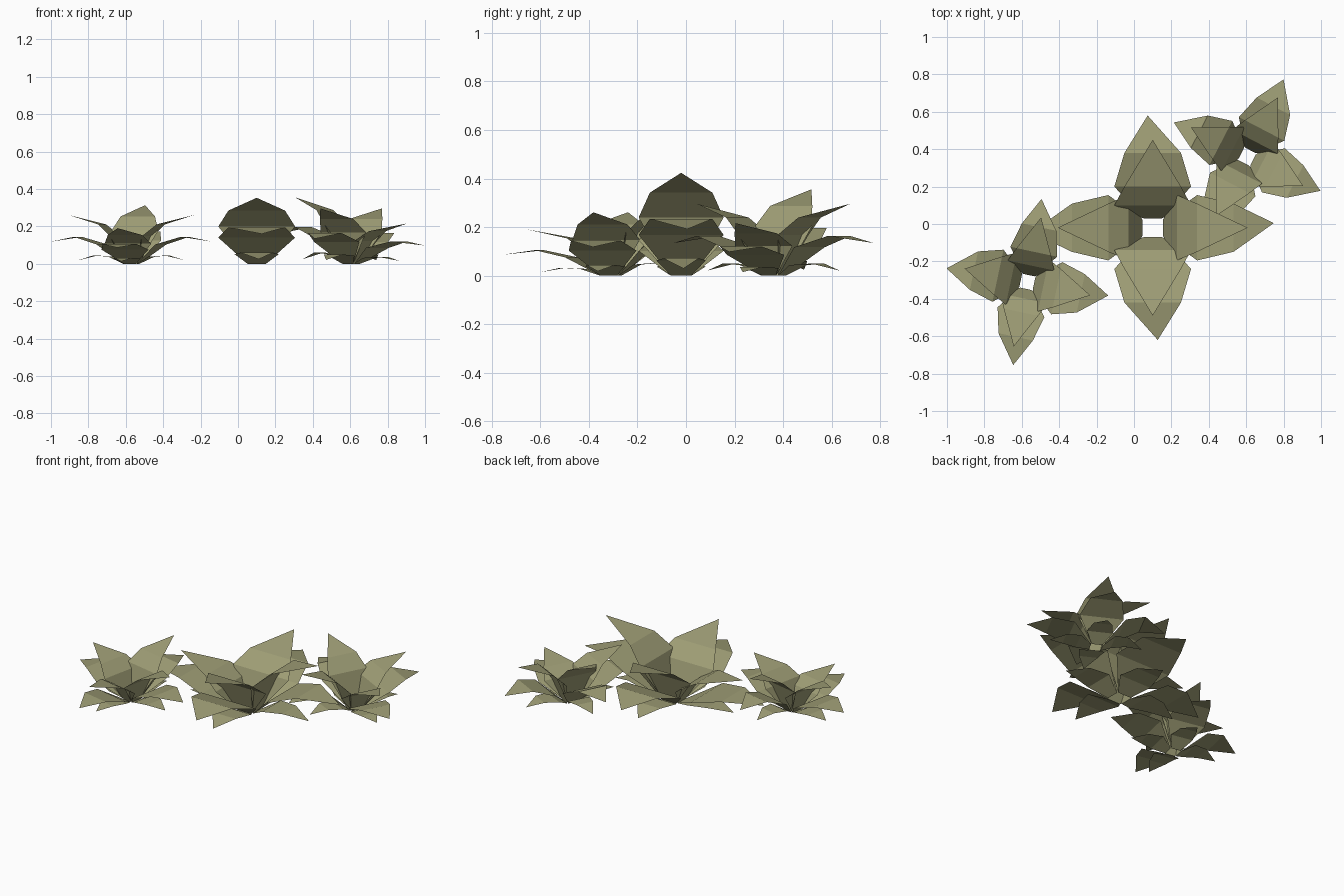
import bpy
import bmesh
from math import radians
from mathutils import Matrix, Vector

cube = bpy.data.objects.get("Cube")
if cube:
    bpy.data.objects.remove(cube, do_unlink=True)

# One flat olive leaf colour
leaf_mat = bpy.data.materials.new("olive_leaf")
leaf_mat.use_nodes = True
colour = (0.345, 0.34, 0.18, 1)
leaf_mat.diffuse_color = colour
bsdf = leaf_mat.node_tree.nodes["Principled BSDF"]
bsdf.inputs["Base Color"].default_value = colour
bsdf.inputs["Roughness"].default_value = 0.9

# Leaf tiers: (distance, height, half width) from the stem to the shoulder,
# then the tip as (distance, height, sideways offset)
STEM = (0.05, 0.0, 0.045)
TIERS = {
    "upper": ([STEM, (0.12, 0.20, 0.19), (0.22, 0.285, 0.14)], (0.47, 0.353, 0.0)),
    "middle": ([STEM, (0.22, 0.14, 0.19), (0.40, 0.195, 0.14)], (0.60, 0.16, 0.025)),
    "lower": ([STEM, (0.15, 0.052, 0.11), (0.27, 0.06, 0.08)], (0.40, 0.025, 0.01)),
}

# Four leaves per tier: (height factor, width factor), turning from local +x
LEAVES = [(1.2, 0.92), (1.0, 1.0), (0.73, 0.92), (1.0, 1.0)]


def add_leaf(bm, rows, tip, turn, rise, width):
    """Flat-sided leaf blade bent along its length."""
    rot = Matrix.Rotation(turn, 3, "Z")

    def vert(r, side, z):
        return bm.verts.new(rot @ Vector((r, side, z * rise)))

    pairs = [(vert(r, -w * width, z), vert(r, w * width, z)) for r, z, w in rows]
    for (a, b), (c, d) in zip(pairs, pairs[1:]):
        bm.faces.new((a, c, d, b))
    end = vert(tip[0], tip[2], tip[1])
    bm.faces.new((pairs[-1][0], end, pairs[-1][1]))


def add_plant(name, location, turn, scale):
    """Rosette with three tiers of four leaves."""
    for tier, (rows, tip) in TIERS.items():
        bm = bmesh.new()
        for i, (rise, width) in enumerate(LEAVES):
            add_leaf(bm, rows, tip, radians(90 * i), rise, width)
        mesh = bpy.data.meshes.new(f"{name}_{tier}_leaves")
        bm.to_mesh(mesh)
        bm.free()
        mesh.materials.append(leaf_mat)
        obj = bpy.data.objects.new(mesh.name, mesh)
        obj.location = (*location, 0)
        obj.rotation_euler.z = radians(turn)
        obj.scale = scale
        bpy.context.collection.objects.link(obj)


# Large centre plant and two smaller ones beside it
add_plant("centre_plant", (0.10, -0.02), 0, (1.08, 1.0, 1.0))
add_plant("right_plant", (-0.57, -0.31), 78, (0.75, 0.73, 0.74))
add_plant("left_plant", (0.605, 0.36), 152.5, (0.72, 0.76, 0.84))
